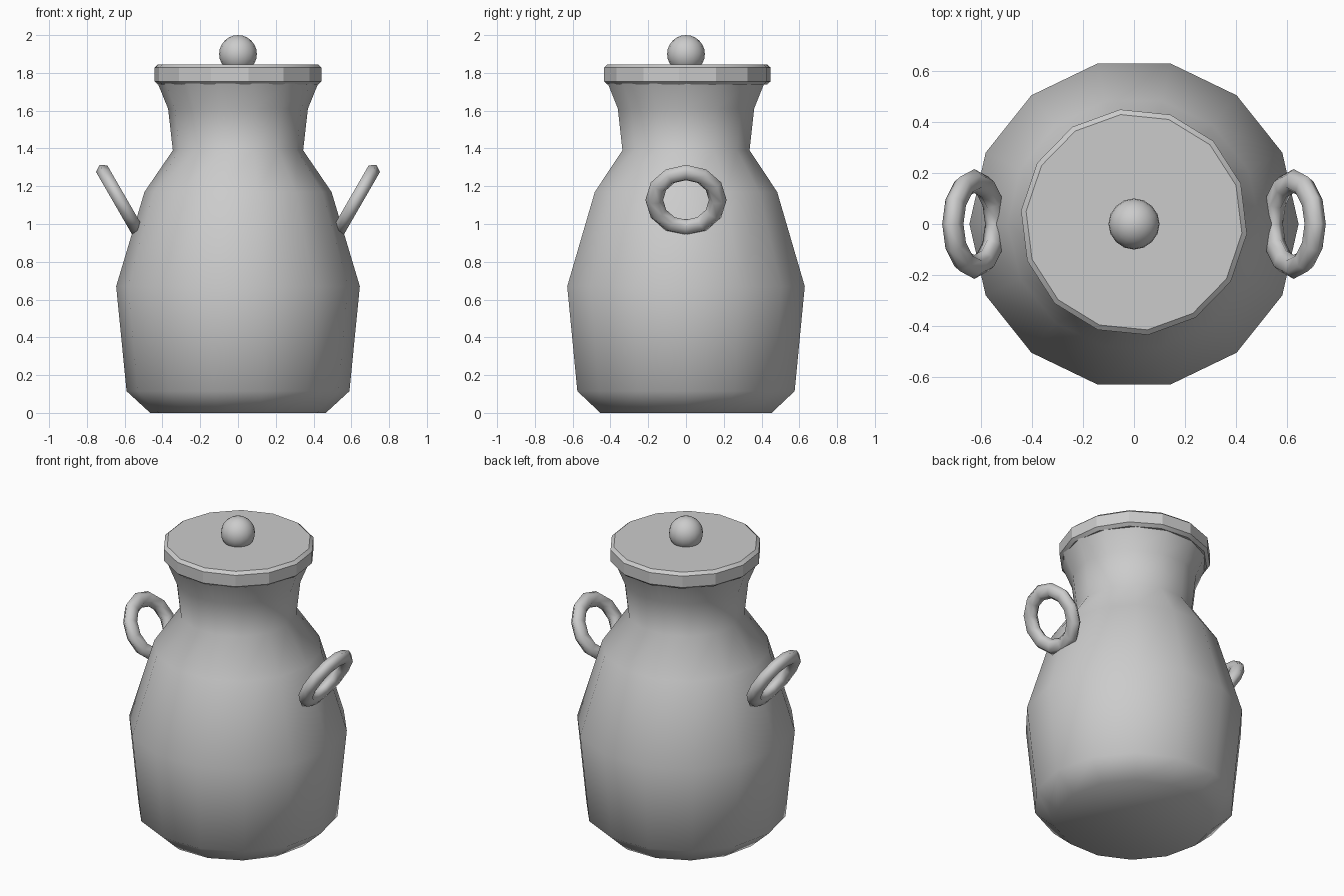
import bpy, bmesh, math

if "Cube" in bpy.data.objects:
    bpy.data.objects.remove(bpy.data.objects["Cube"])


def lathe(name, profile, sides, turn=0.0, offset=(0, 0)):
    """Closed solid of revolution from (radius, height) pairs."""
    bm = bmesh.new()
    rings = []
    for r, z in profile:
        rings.append([bm.verts.new((offset[0] + r * math.cos(turn + math.tau * i / sides),
                                    offset[1] + r * math.sin(turn + math.tau * i / sides), z))
                      for i in range(sides)])
    for a, b in zip(rings, rings[1:]):
        for i in range(sides):
            j = (i + 1) % sides
            bm.faces.new((a[i], a[j], b[j], b[i]))
    bm.faces.new(rings[0][::-1])
    bm.faces.new(rings[-1])
    return finish(name, bm)


def finish(name, bm):
    mesh = bpy.data.meshes.new(name)
    bm.to_mesh(mesh)
    bm.free()
    obj = bpy.data.objects.new(name, mesh)
    bpy.context.collection.objects.link(obj)
    return obj


def smooth(obj, angle=None):
    bpy.ops.object.select_all(action='DESELECT')
    obj.select_set(True)
    bpy.context.view_layer.objects.active = obj
    if angle is None:
        bpy.ops.object.shade_smooth()
    else:
        bpy.ops.object.shade_smooth_by_angle(angle=math.radians(angle))


# Pot body with a flared neck
body = lathe("pot_body", [(0.465, 0), (0.59, 0.115), (0.645, 0.67), (0.495, 1.17),
                          (0.345, 1.39), (0.37, 1.61), (0.425, 1.745)], 14)
smooth(body, 60)

# Lid disc with chamfered rims, turned slightly against the body
lid = lathe("lid", [(0.425, 1.738), (0.445, 1.755), (0.445, 1.828), (0.425, 1.845)],
            14, math.radians(-5.8), (0, 0.007))
smooth(lid, 20)

# Knob
bm = bmesh.new()
bmesh.ops.create_uvsphere(bm, u_segments=16, v_segments=12, radius=0.1)
knob = finish("lid_knob", bm)
knob.location = (0, 0, 1.9)
smooth(knob)

# Ring handles leaning outwards on both sides
for side, name in ((1, "right_handle"), (-1, "left_handle")):
    bpy.ops.mesh.primitive_torus_add(major_segments=12, minor_segments=6,
                                     major_radius=0.168, minor_radius=0.047,
                                     location=(0.626 * side, 0, 1.127),
                                     rotation=(0, math.radians(120 * side), 0))
    ring = bpy.context.object
    ring.name = name
    ring.scale.z = 0.85
    smooth(ring)
